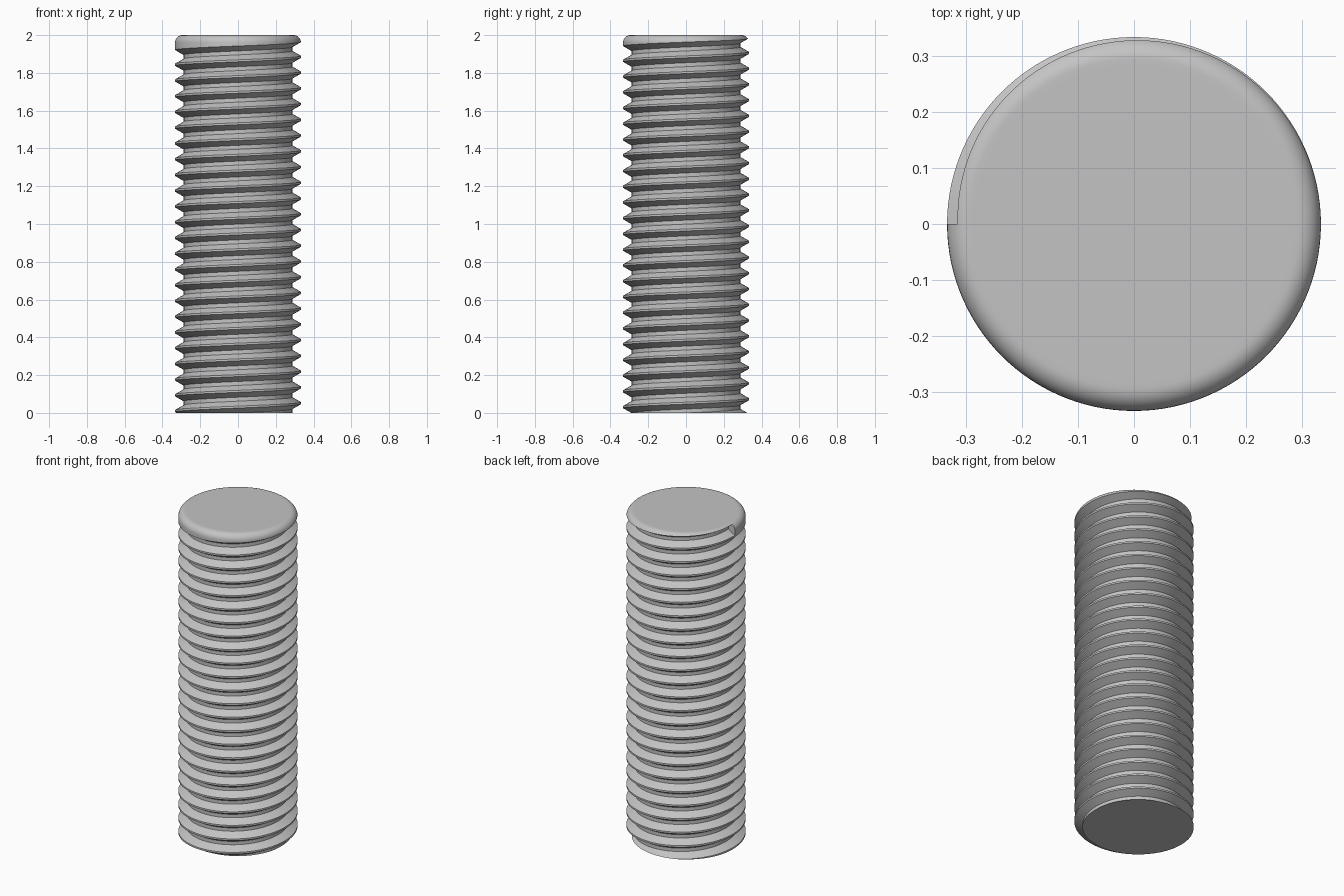
import bpy, bmesh
from math import sin, cos, asin, sqrt, pi

if "Cube" in bpy.data.objects:
    bpy.data.objects.remove(bpy.data.objects["Cube"], do_unlink=True)

HEIGHT = 2.0
R = 1 / 3                      # crest radius
PITCH = HEIGHT / 24
EDGE, FLOOR = PITCH * 7 / 16, PITCH / 8    # half widths of the groove mouth and floor
ROOT = R - (EDGE - FLOOR) * sqrt(3)        # sixty degree flanks
PHASE = 0.62                   # groove start, in turns
FILLET = 0.04
SEGMENTS, ARC, GROOVES = 120, 8, 25
SHOULDER = HEIGHT - FILLET


def thread_radius(offset):
    """Radius at a height offset from the nearest groove centre."""
    a = min(max(abs(offset), FLOOR), EDGE)
    return ROOT + (R - ROOT) * (a - FLOOR) / (EDGE - FLOOR)


def rim_radius(z):
    rise = max(z - SHOULDER, 0)
    return R - FILLET + sqrt(FILLET ** 2 - rise ** 2) if rise < FILLET else 0


def groove_top(centre):
    """Upper lip of the last groove, stopped where it meets the rounded rim."""
    lo, hi = FLOOR, EDGE
    if centre + EDGE <= SHOULDER:
        return R, centre + EDGE
    for _ in range(30):
        mid = (lo + hi) / 2
        if thread_radius(mid) < rim_radius(centre + mid):
            lo = mid
        else:
            hi = mid
    return thread_radius(lo), centre + lo


def column(turn):
    """Outline from the bottom to the top centre at one angle."""
    points = []
    for k in range(GROOVES):
        centre = (k - 2 + PHASE + turn) * PITCH
        for off in (-EDGE, -FLOOR, FLOOR, EDGE):
            points.append((thread_radius(off), centre + off))
    points[-1] = groove_top(centre)
    # Cut the thread off flat at the bottom
    phase = (PHASE + turn) % 1
    foot = thread_radius(min(phase, 1 - phase) * PITCH)
    points = [(r, z) if z > 0 else (foot, 0) for r, z in points]
    # Rounded rim, then the flat top
    start = asin(min(max((points[-1][1] - SHOULDER) / FILLET, 0), 1))
    for i in range(ARC + 1):
        a = start + (pi / 2 - start) * i / ARC
        points.append((R - FILLET + FILLET * cos(a), SHOULDER + FILLET * sin(a)))
    return points + [(R - FILLET * 1.3, HEIGHT), (0, HEIGHT)]


# Threaded rod: columns swept once around, starting at the right side
bm = bmesh.new()
columns = []
for s in range(SEGMENTS + 1):
    turn = s / SEGMENTS
    angle = -pi + 2 * pi * turn
    outline = [(0, 0)] + column(turn)
    columns.append([bm.verts.new((r * cos(angle), r * sin(angle), z)) for r, z in outline])
for a, b in zip(columns, columns[1:]):
    for i in range(len(a) - 1):
        bm.faces.new((a[i], b[i], b[i + 1], a[i + 1]))

# End wall where the groove stops in the rim
first, last = columns[0], columns[-1]
lip = GROOVES * 4
bm.faces.new(first[lip:lip + ARC + 2] + last[lip - 3:lip + ARC + 1][::-1])

bmesh.ops.remove_doubles(bm, verts=bm.verts[:], dist=0.00002)
bmesh.ops.dissolve_degenerate(bm, edges=bm.edges[:], dist=0.00001)
bmesh.ops.recalc_face_normals(bm, faces=bm.faces[:])
mesh = bpy.data.meshes.new("threaded_rod")
bm.to_mesh(mesh)
bm.free()
rod = bpy.data.objects.new("threaded_rod", mesh)
bpy.context.collection.objects.link(rod)

# Plain grey metal
grey = bpy.data.materials.new("plain_grey")
grey.use_nodes = True
colour = (0.55, 0.55, 0.55, 1)
grey.diffuse_color = colour
grey.node_tree.nodes["Principled BSDF"].inputs["Base Color"].default_value = colour
mesh.materials.append(grey)

bpy.ops.object.select_all(action="DESELECT")
rod.select_set(True)
bpy.context.view_layer.objects.active = rod
bpy.ops.object.shade_smooth_by_angle(angle=pi / 6)
